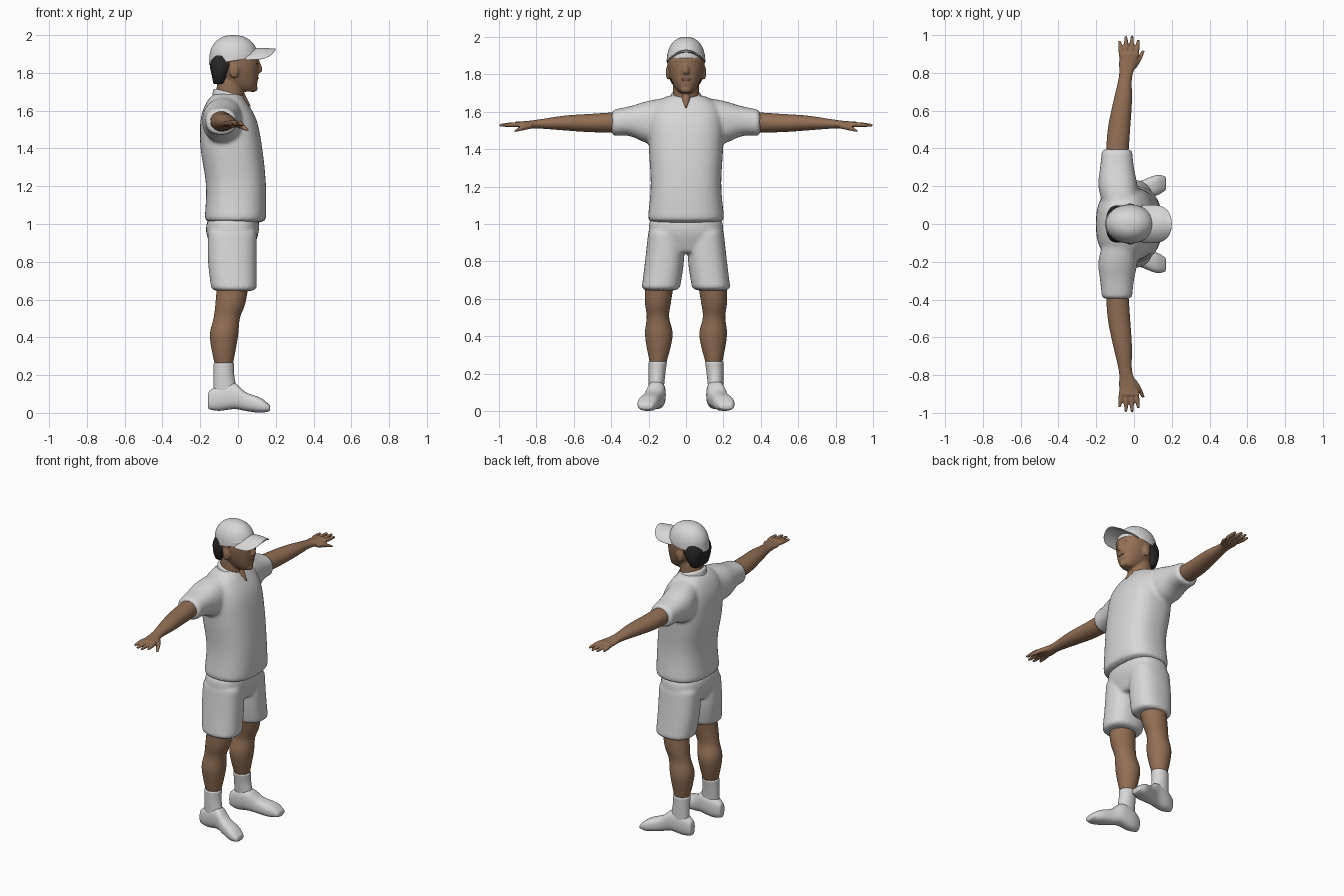
import bpy, bmesh
from math import cos, sin, pi
from mathutils import Matrix, Vector

cube = bpy.data.objects.get("Cube")
if cube:
    bpy.data.objects.remove(cube, do_unlink=True)


def material(name, red, green, blue):
    mat = bpy.data.materials.new(name)
    mat.use_nodes = True
    mat.diffuse_color = (red, green, blue, 1)
    shader = mat.node_tree.nodes["Principled BSDF"]
    shader.inputs["Base Color"].default_value = (red, green, blue, 1)
    shader.inputs["Roughness"].default_value = 0.8
    return mat


WHITE = material("white cloth", 0.68, 0.68, 0.68)
SKIN = material("skin", 0.29, 0.16, 0.09)
LIPS = material("lips", 0.2, 0.09, 0.06)
HAIR = material("dark hair", 0.02, 0.02, 0.02)
SIDES = ((1, "left"), (-1, "right"))


def power(value, p):
    return (1 if value >= 0 else -1) * abs(value) ** (2 / p)


def spline(keys, steps=4):
    """Rings on a smooth curve through the key rings."""
    keys = [Vector(k) for k in keys]
    padded = [keys[0]] + keys + [keys[-1]]
    rings = []
    for before, start, end, after in zip(padded, padded[1:], padded[2:], padded[3:]):
        for step in range(steps):
            t = step / steps
            pull_in, pull_out = (end - before) / 2, (after - start) / 2
            rings.append(start + pull_in * t
                         + (3 * (end - start) - 2 * pull_in - pull_out) * t ** 2
                         + (2 * (start - end) + pull_in + pull_out) * t ** 3)
    return rings + [keys[-1]]


def loft(bm, axis, keys, p=2, side=1, sides=24):
    """Skin rounded rings (position, a_min, a_max, b_min, b_max) along an axis."""
    loops = []
    for pos, a_min, a_max, b_min, b_max in spline(keys):
        loop = []
        for i in range(sides):
            angle = 2 * pi * i / sides
            a = (a_min + a_max) / 2 + (a_max - a_min) / 2 * power(cos(angle), p)
            b = (b_min + b_max) / 2 + (b_max - b_min) / 2 * power(sin(angle), p)
            x, y, z = {"z": (a, b, pos), "y": (a, pos, b), "x": (pos, a, b)}[axis]
            loop.append(bm.verts.new((x, y * side, z)))
        loops.append(loop)
    for low, high in zip(loops, loops[1:]):
        for i in range(sides):
            j = (i + 1) % sides
            bm.faces.new((low[i], low[j], high[j], high[i]))
    bm.faces.new(loops[0])
    bm.faces.new(loops[-1])


def trunk(bm, keys, p=2):
    """Upright loft, symmetric in y, from keys (z, back, front, half_width)."""
    loft(bm, "z", [(z, back, front, -half, half) for z, back, front, half in keys], p)


def ball(bm, centre, radii):
    place = Matrix.Translation(centre) @ Matrix.Diagonal((*radii, 1))
    bmesh.ops.create_uvsphere(bm, u_segments=16, v_segments=12, radius=1, matrix=place)


def finish(name, bm, mat, voxel=0, relax=3):
    """Round the lofts; a voxel size also fuses them into one skin."""
    bmesh.ops.recalc_face_normals(bm, faces=bm.faces)
    for face in bm.faces:
        face.smooth = True
    mesh = bpy.data.meshes.new(name)
    bm.to_mesh(mesh)
    bm.free()
    obj = bpy.data.objects.new(name, mesh)
    bpy.context.collection.objects.link(obj)
    mesh.materials.append(mat)
    obj.modifiers.new("Round", "SUBSURF").levels = 1
    obj.modifiers["Round"].render_levels = 1
    if voxel:
        fuse = obj.modifiers.new("Fuse", "REMESH")
        fuse.mode, fuse.voxel_size, fuse.use_smooth_shade = "VOXEL", voxel, True
        smooth = obj.modifiers.new("Relax", "SMOOTH")
        smooth.factor, smooth.iterations = 0.5, relax


# Shirt: torso and two short sleeves fused together
bm = bmesh.new()
trunk(bm, [(1, -.18, .15, .21), (1.2, -.17, .15, .19), (1.4, -.2, .13, .2),
           (1.55, -.2, .1, .2), (1.64, -.17, .05, .17), (1.69, -.13, .01, .09)], p=2.5)
for side, label in SIDES:
    loft(bm, "y", [(.08, -.16, .03, 1.45, 1.68), (.2, -.19, .02, 1.43, 1.66),
                   (.3, -.18, 0, 1.47, 1.63), (.4, -.17, -.01, 1.47, 1.61)], 2.3, side)
finish("shirt", bm, WHITE, voxel=.011, relax=5)

# Collar, sheared so that it is higher at the back
bm = bmesh.new()
trunk(bm, [(1.64, -.14, .04, .09), (1.7, -.13, .03, .08)])
for v in bm.verts:
    v.co.z -= .25 * (v.co.x + .04)
finish("collar", bm, WHITE)

# Open neck of the shirt
bm = bmesh.new()
trunk(bm, [(1.62, .03, .07, .004), (1.66, 0, .05, .02), (1.7, -.04, .03, .03)])
finish("neck_opening", bm, SKIN)

# Shorts: hips and two legs fused together
bm = bmesh.new()
trunk(bm, [(1.03, -.16, .11, .19), (.95, -.17, .11, .2), (.84, -.12, .07, .14)], p=2.5)
for side, label in SIDES:
    loft(bm, "z", [(.98, -.16, .1, .01, .2), (.8, -.16, .1, .01, .22),
                   (.64, -.14, .1, .035, .24)], 2.4, side)
finish("shorts", bm, WHITE, voxel=.01)

for side, label in SIDES:
    # Leg
    bm = bmesh.new()
    loft(bm, "z", [(.7, -.11, .06, .06, .22), (.58, -.12, .04, .08, .22),
                   (.5, -.13, .01, .09, .21), (.4, -.15, 0, .07, .22),
                   (.24, -.12, -.03, .11, .19)], side=side)
    finish(label + "_leg", bm, SKIN)

    # Sock
    bm = bmesh.new()
    loft(bm, "z", [(.27, -.13, -.02, .1, .2), (.2, -.13, -.02, .11, .2),
                   (.1, -.13, 0, .12, .2)], side=side)
    finish(label + "_sock", bm, WHITE)

    # Shoe, toe turned out
    bm = bmesh.new()
    loft(bm, "x", [(-.16, .13, .18, .02, .11), (-.1, .11, .2, .01, .15),
                   (-.02, .11, .21, .02, .16), (.04, .13, .23, .01, .11),
                   (.12, .15, .26, 0, .08), (.17, .18, .25, .01, .04)], 2.5, side)
    finish(label + "_shoe", bm, WHITE)

    # Arm and palm, with four fanned fingers and a thumb
    bm = bmesh.new()
    loft(bm, "y", [(.35, -.15, -.03, 1.49, 1.6), (.5, -.14, -.02, 1.49, 1.59),
                   (.65, -.11, -.01, 1.5, 1.58), (.78, -.08, -.01, 1.51, 1.56),
                   (.86, -.08, .02, 1.51, 1.55), (.91, -.07, .02, 1.52, 1.55)], side=side)
    for finger in range(4):
        root, end = .025 * finger - .065, .033 * finger - .076
        length = .12 - .012 * (finger - 1.6) ** 2
        keys = []
        for t in (0, .5, .9, 1):
            x, r = root + (end - root) * t, .014 - .007 * t ** 3
            z = 1.533 - .005 * t
            keys.append((.88 + length * t, x - r, x + r, z - r, z + r))
        loft(bm, "y", keys, side=side, sides=12)
    loft(bm, "y", [(.82, -.02, .01, 1.51, 1.54), (.87, .01, .04, 1.5, 1.53),
                   (.92, .04, .06, 1.49, 1.5)], side=side, sides=12)
    finish(label + "_arm", bm, SKIN, voxel=.0055, relax=2)

# Head: neck, skull, nose, brow, chin and ears
bm = bmesh.new()
trunk(bm, [(1.62, -.12, .03, .07), (1.78, -.11, .03, .07)])
trunk(bm, [(1.7, .01, .08, .03), (1.73, -.06, .1, .06), (1.8, -.12, .11, .09),
           (1.88, -.13, .11, .1), (1.95, -.1, .07, .07)], p=2.2)
trunk(bm, [(1.8, .08, .12, .02), (1.82, .08, .13, .02), (1.87, .08, .11, .01)])
ball(bm, (.08, 0, 1.875), (.035, .07, .013))
ball(bm, (.08, 0, 1.718), (.025, .03, .02))
for side, label in SIDES:
    ball(bm, (-.02, .095 * side, 1.81), (.025, .014, .04))
finish("head", bm, SKIN, voxel=.006)

# Eyes and mouth
for side, label in SIDES:
    bm = bmesh.new()
    ball(bm, (.099, .036 * side, 1.85), (.004, .014, .006))
    finish(label + "_eye", bm, HAIR)
bm = bmesh.new()
ball(bm, (.104, 0, 1.773), (.006, .025, .007))
finish("mouth", bm, LIPS)

# Hair behind and above the ears
bm = bmesh.new()
trunk(bm, [(1.74, -.13, -.07, .07), (1.79, -.14, -.05, .095),
           (1.85, -.15, 0, .1), (1.9, -.13, .03, .09)], p=2.6)
finish("hair", bm, HAIR)

# Cap crown: a flattened dome whose rim rises towards the front
bm = bmesh.new()
dome = []
for step in range(8):
    angle = pi / 2 * step / 7.2
    reach = power(cos(angle), 2.3)
    dome.append((1.86 + .14 * power(sin(angle), 2.3), -.025 - .13 * reach,
                 -.025 + .135 * reach, .105 * reach))
trunk(bm, dome)
for v in bm.verts:
    v.co.z += 1.2 * (v.co.x + .02) * max(0, 2 - v.co.z) if v.co.z < 1.9 else 0
finish("cap_crown", bm, WHITE)

# Cap brim, arched from side to side
bm = bmesh.new()
loft(bm, "x", [(.03, -.1, .1, 1.915, 1.93), (.13, -.1, .1, 1.92, 1.935),
               (.18, -.07, .07, 1.92, 1.93), (.2, -.02, .02, 1.92, 1.93)], 2.5)
for v in bm.verts:
    v.co.z -= 5.5 * v.co.y ** 2
finish("cap_brim", bm, WHITE)
